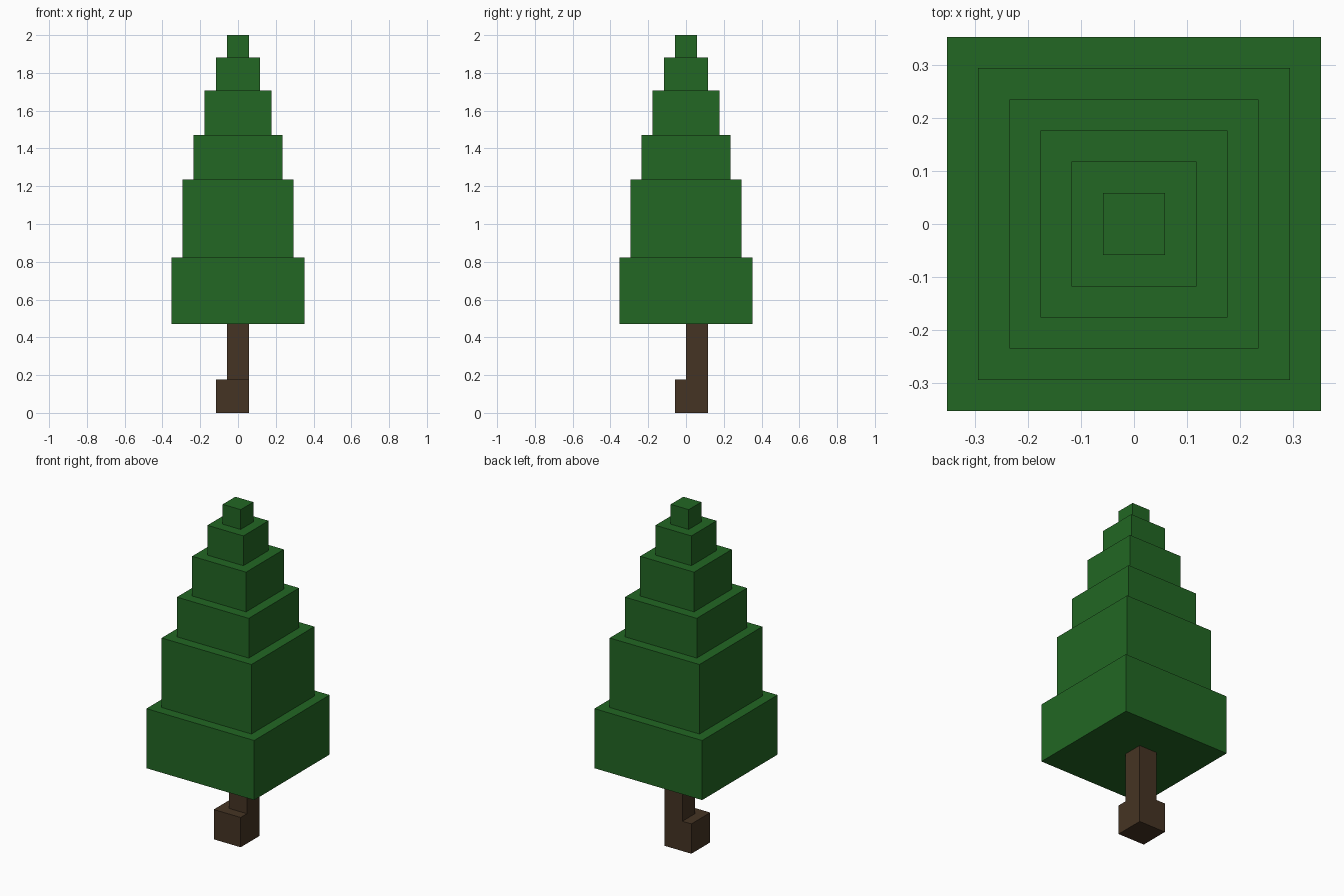
import bpy, bmesh

if "Cube" in bpy.data.objects:
    bpy.data.objects.remove(bpy.data.objects["Cube"], do_unlink=True)

U = 2 / 34  # one block; the tree is 34 blocks tall


def make_material(name, rgb):
    mat = bpy.data.materials.new(name)
    mat.use_nodes = True
    color = (*rgb, 1)
    mat.diffuse_color = color
    mat.node_tree.nodes["Principled BSDF"].inputs["Base Color"].default_value = color
    return mat


def add_stack(name, rings, mat, cap_bottom=True, cap_top=True):
    """Skin a stack of rectangular rings (x0, x1, y0, y1, z), in blocks."""
    bm = bmesh.new()
    loops = []
    for x0, x1, y0, y1, z in rings:
        corners = ((x0, y0), (x1, y0), (x1, y1), (x0, y1))
        loops.append([bm.verts.new((x * U, y * U, z * U)) for x, y in corners])
    for low, high in zip(loops, loops[1:]):
        for i in range(4):
            j = (i + 1) % 4
            bm.faces.new((low[i], low[j], high[j], high[i]))
    if cap_bottom:
        bm.faces.new(loops[0][::-1])
    if cap_top:
        bm.faces.new(loops[-1])
    mesh = bpy.data.meshes.new(name)
    bm.to_mesh(mesh)
    bm.free()
    mesh.materials.append(mat)
    obj = bpy.data.objects.new(name, mesh)
    bpy.context.collection.objects.link(obj)
    return obj


green = make_material("leaf green", (0.016, 0.135, 0.017))
brown = make_material("bark brown", (0.060, 0.034, 0.017))

# Trunk: wide foot, with the stem flush to its left and back sides
add_stack("trunk_foot", [(-2, 1, -1, 2, 0), (-2, 1, -1, 2, 3)], brown)
add_stack("trunk_stem", [(-1, 1, 0, 2, 3), (-1, 1, 0, 2, 8)], brown,
          cap_bottom=False, cap_top=False)

# Foliage: square tiers, each one block narrower per side than the one below
levels = [8, 14, 21, 25, 29, 32, 34]
rings = []
for i, (bottom, top) in enumerate(zip(levels, levels[1:])):
    h = 6 - i
    rings += [(-h, h, -h, h, bottom), (-h, h, -h, h, top)]
add_stack("foliage", rings, green)
